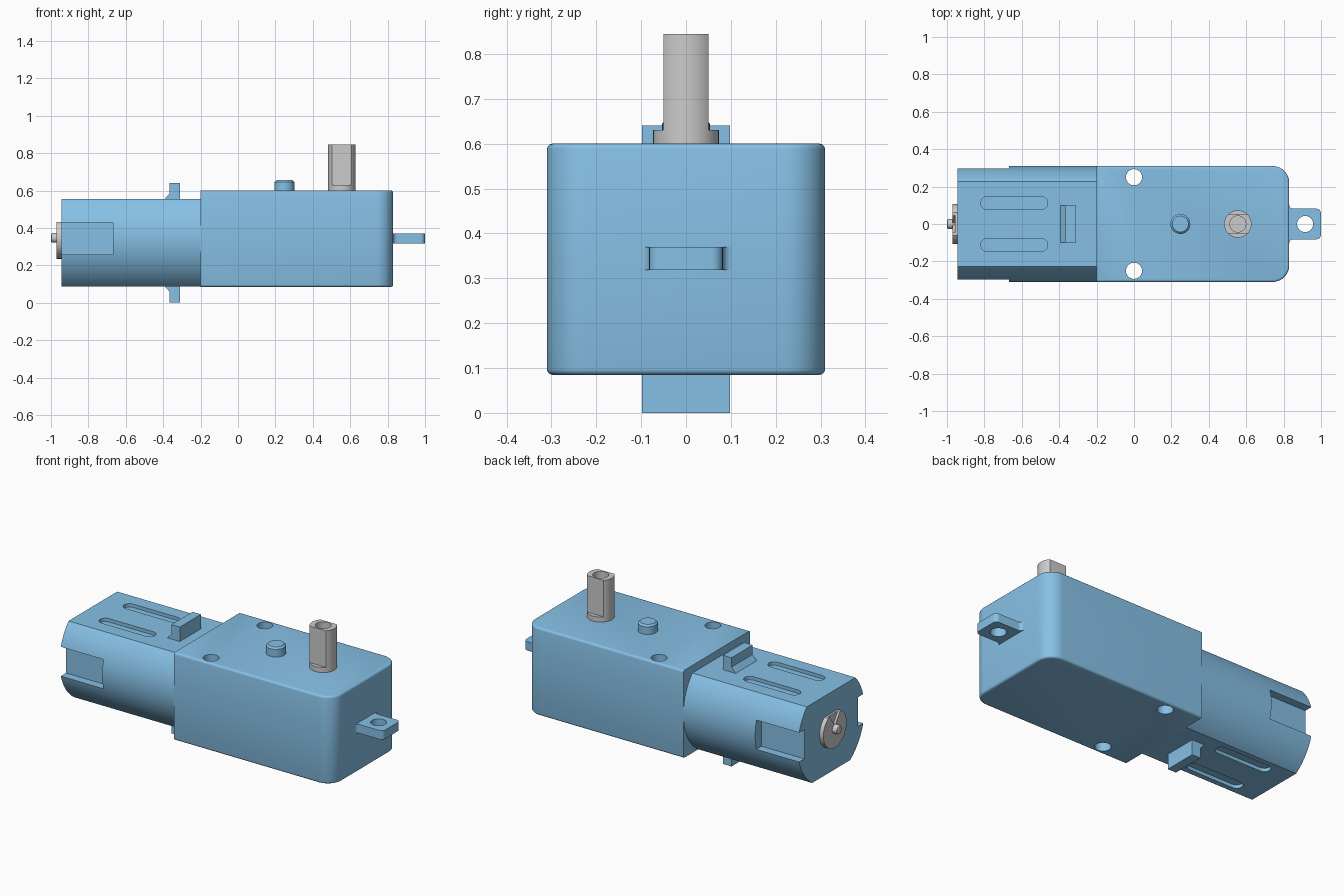
import bpy, bmesh
from math import sin, cos, pi, asin, radians

if "Cube" in bpy.data.objects:
    bpy.data.objects.remove(bpy.data.objects["Cube"])

BLUE = bpy.data.materials.new("blue_plastic")
BLUE.diffuse_color = (0.24, 0.53, 0.79, 1)
BLUE.use_nodes = True
BLUE.node_tree.nodes["Principled BSDF"].inputs["Base Color"].default_value = BLUE.diffuse_color


def arc(cx, cy, r, a0, a1, n=10):
    return [(cx + r * cos(a0 + (a1 - a0) * i / n), cy + r * sin(a0 + (a1 - a0) * i / n))
            for i in range(n + 1)]


def circle(cx, cy, r, n=48):
    return arc(cx, cy, r, 0, 2 * pi, n)[:-1]


def prism(name, pts, lo, hi, axis='Z', mat=None, bevel=0, pick=None, segs=3):
    """Extrude a 2D profile along an axis, optionally bevelling picked edges."""
    place = {'Z': lambda a, b, h: (a, b, h),
             'X': lambda a, b, h: (h, a, b),
             'Y': lambda a, b, h: (a, h, b)}[axis]
    bm = bmesh.new()
    bottom = [bm.verts.new(place(a, b, lo)) for a, b in pts]
    top = [bm.verts.new(place(a, b, hi)) for a, b in pts]
    bm.faces.new(bottom)
    bm.faces.new(top)
    for i in range(len(pts)):
        j = (i + 1) % len(pts)
        bm.faces.new((bottom[i], bottom[j], top[j], top[i]))
    bmesh.ops.recalc_face_normals(bm, faces=bm.faces)
    if bevel:
        bmesh.ops.bevel(bm, geom=[e for e in bm.edges if pick(e)], offset=bevel,
                        segments=segs, profile=0.5, affect='EDGES')
    me = bpy.data.meshes.new(name)
    bm.to_mesh(me)
    bm.free()
    ob = bpy.data.objects.new(name, me)
    bpy.context.collection.objects.link(ob)
    if mat:
        me.materials.append(mat)
    return ob


def activate(ob):
    bpy.ops.object.select_all(action='DESELECT')
    ob.select_set(True)
    bpy.context.view_layer.objects.active = ob


def cut(ob, *cutters):
    activate(ob)
    for c in cutters:
        m = ob.modifiers.new("cut", 'BOOLEAN')
        m.operation, m.solver, m.object = 'DIFFERENCE', 'EXACT', c
        bpy.ops.object.modifier_apply(modifier=m.name)
        bpy.data.objects.remove(c)


# Gearbox housing with rounded front corners and two through holes
R = 0.09
outline = ([(-0.2, -0.31)] + arc(0.83 - R, -0.31 + R, R, -pi / 2, 0)
           + arc(0.83 - R, 0.31 - R, R, 0, pi / 2) + [(-0.2, 0.31)])


def rim(e):
    a, b = (v.co for v in e.verts)
    return abs(a.z - b.z) < 1e-5 and max(a.x, b.x) > -0.19


gearbox = prism("gearbox", outline, 0.085, 0.6, 'Z', BLUE, 0.012, rim)
cut(gearbox, *[prism("hole_cutter", circle(0, s * 0.25, 0.043), 0, 0.7) for s in (1, -1)])

# Motor housing: round section with flat top and bottom
CZ, MR, TOP, BOT = 0.343, 0.31, 0.555, 0.088
t, b = asin((TOP - CZ) / MR), asin((BOT - CZ) / MR)
section = arc(0, CZ, MR, b, t, 32) + arc(0, CZ, MR, pi - t, pi - b, 32)
motor = prism("motor_housing", section, -0.945, -0.19, 'X', BLUE)
cutters = []
for s in (1, -1):
    # Side windows
    w = [(-1.0, 0.258), (-0.667, 0.258), (-0.667, 0.43), (-1.0, 0.43)]
    cutters.append(prism("window_cutter", w, *sorted((s * 0.25, s * 0.4)), 'Y'))
    # Long vent slots, top and bottom
    slot = (arc(-0.495, s * 0.112, 0.034, -pi / 2, pi / 2)
            + arc(-0.785, s * 0.112, 0.034, pi / 2, 3 * pi / 2))
    cutters.append(prism("slot_cutter", slot, TOP - 0.02, TOP + 0.05))
    cutters.append(prism("slot_cutter", slot, BOT - 0.05, BOT + 0.02))
cut(motor, *cutters)

# Strap clips above and below the motor
for name, z0, z1, d in (("top_clip", TOP, 0.64, 1), ("bottom_clip", BOT, 0.0, -1)):
    p = [(-0.31, z0 - d * 0.01), (-0.31, z1), (-0.365, z1), (-0.365, z0 + d * 0.03),
         (-0.392, z0), (-0.392, z0 - d * 0.01)]
    prism(name, p, -0.098, 0.098, 'Y', BLUE)

# Mounting tab with flared root and a hole
half = arc(0.85, 0.102, 0.02, pi, 3 * pi / 2, 6) + arc(0.975, 0.057, 0.025, pi / 2, 0, 6)
tab_outline = [(0.82, 0.102)] + half + [(x, -y) for x, y in reversed(half)] + [(0.82, -0.102)]
tab = prism("mounting_tab", tab_outline, 0.318, 0.37, 'Z', BLUE)
cut(tab, prism("tab_cutter", circle(0.915, 0, 0.043), 0.2, 0.5))

# Locating peg
peg = prism("locating_peg", circle(0.248, 0, 0.053), 0.59, 0.655, 'Z', BLUE, 0.01,
            lambda e: all(v.co.z > 0.65 for v in e.verts), 1)

# Output shaft with two flats and a bore
shaft = prism("output_shaft", circle(0.555, 0, 0.073, 64), 0.59, 0.845)
flats = [prism("flat_cutter", [(0.4, s * 0.05), (0.7, s * 0.05), (0.7, s * 0.2), (0.4, s * 0.2)],
               0.63, 0.9) for s in (1, -1)]
cut(shaft, *flats, prism("bore_cutter", circle(0.555, 0, 0.043), 0.7, 0.9))

# Rear motor bearing plate and shaft tip
a = asin(0.088 / 0.108)
plate = prism("rear_bearing", arc(0, CZ, 0.108, pi - a, 2 * pi + a, 48), -0.97, -0.935, 'X')
cut(plate, prism("notch_cutter", [(-0.06, 0.45), (0.06, 0.45), (0, 0.365)], -1.0, -0.957, 'X'))
tip = prism("motor_shaft_tip", circle(0, CZ + 0.004, 0.026, 32), -1.0, -0.95, 'X', None, 0.008,
            lambda e: all(v.co.x < -0.99 for v in e.verts), 2)

for ob in list(bpy.context.collection.objects):
    activate(ob)
    bpy.ops.object.shade_smooth_by_angle(angle=radians(32))
